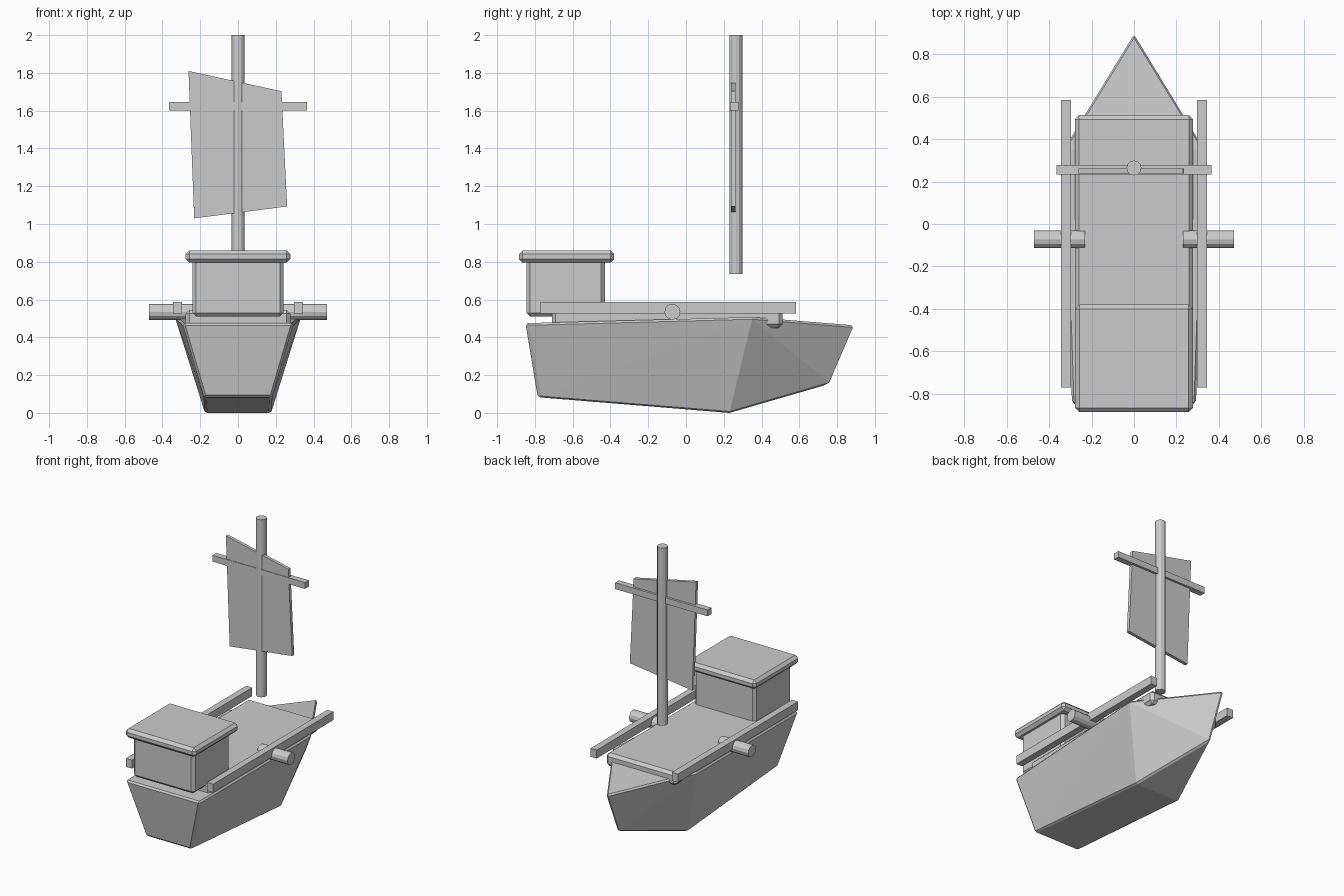
import bpy, bmesh
from math import pi

if "Cube" in bpy.data.objects:
    bpy.data.objects.remove(bpy.data.objects["Cube"])


def make(name, verts, faces, bevel=0):
    bm = bmesh.new()
    vs = [bm.verts.new(v) for v in verts]
    for f in faces:
        bm.faces.new([vs[i] for i in f])
    bmesh.ops.recalc_face_normals(bm, faces=bm.faces)
    me = bpy.data.meshes.new(name)
    bm.to_mesh(me)
    bm.free()
    ob = bpy.data.objects.new(name, me)
    bpy.context.collection.objects.link(ob)
    if bevel:
        m = ob.modifiers.new("chamfer", 'BEVEL')
        m.width = bevel
        m.segments = 1
        m.limit_method = 'ANGLE'
    return ob


BOX = [(0, 1, 3, 2), (4, 5, 7, 6), (0, 1, 5, 4), (2, 3, 7, 6), (0, 2, 6, 4), (1, 3, 7, 5)]


def box(name, x, y, z, bevel=0):
    return make(name, [(a, b, c) for a in x for b in y for c in z], BOX, bevel)


def cylinder(name, r, depth, loc, rot=(0, 0, 0), sides=12):
    bpy.ops.mesh.primitive_cylinder_add(vertices=sides, radius=r, depth=depth,
                                        location=loc, rotation=rot)
    bpy.context.object.name = name


# Hull: stern, widest station, pointed bow
hull = [(-.295, -.85, .475), (.295, -.85, .475), (-.18, -.785, .083), (.18, -.785, .083),
        (-.335, .35, .507), (.335, .35, .507), (-.175, .23, 0), (.175, .23, 0),
        (0, .897, .463), (0, .765, .155)]
faces = [(0, 1, 3, 2), (0, 1, 5, 4), (4, 5, 8), (2, 3, 7, 6), (6, 7, 9)]
for a in (0, 1):  # port and starboard sides
    faces += [(a, 2 + a, 4 + a), (2 + a, 6 + a, 4 + a), (4 + a, 6 + a, 9), (4 + a, 9, 8)]
make("hull", hull, faces, .012)

# Deck and cabin
box("deck", (-.278, .278), (-.71, .512), (.45, .545), .02)
box("cabin", (-.242, .242), (-.845, -.43), (.51, .82), .02)
box("cabin_roof", (-.277, .277), (-.885, -.38), (.795, .86), .02)

# Rails and side barrels
for s, side in ((-1, "left"), (1, "right")):
    box(side + "_rail", sorted((s * .296, s * .344)), (-.77, .583), (.527, .587))
    cylinder(side + "_barrel", .042, .24, (s * .35, -.072, .535), (0, pi / 2, 0))

# Mast, yard and skewed sail
cylinder("mast", .035, 1.265, (0, .264, 1.3675))
box("yard", (-.364, .364), (.234, .277), (1.6, 1.645))
outline = [(-.262, 1.81), (.23, 1.703), (.26, 1.093), (-.232, 1.03)]
make("sail", [(x, y, z) for y in (.238, .261) for x, z in outline],
     [(0, 1, 2, 3), (4, 5, 6, 7)] + [(i, (i + 1) % 4, (i + 1) % 4 + 4, i + 4) for i in range(4)])
